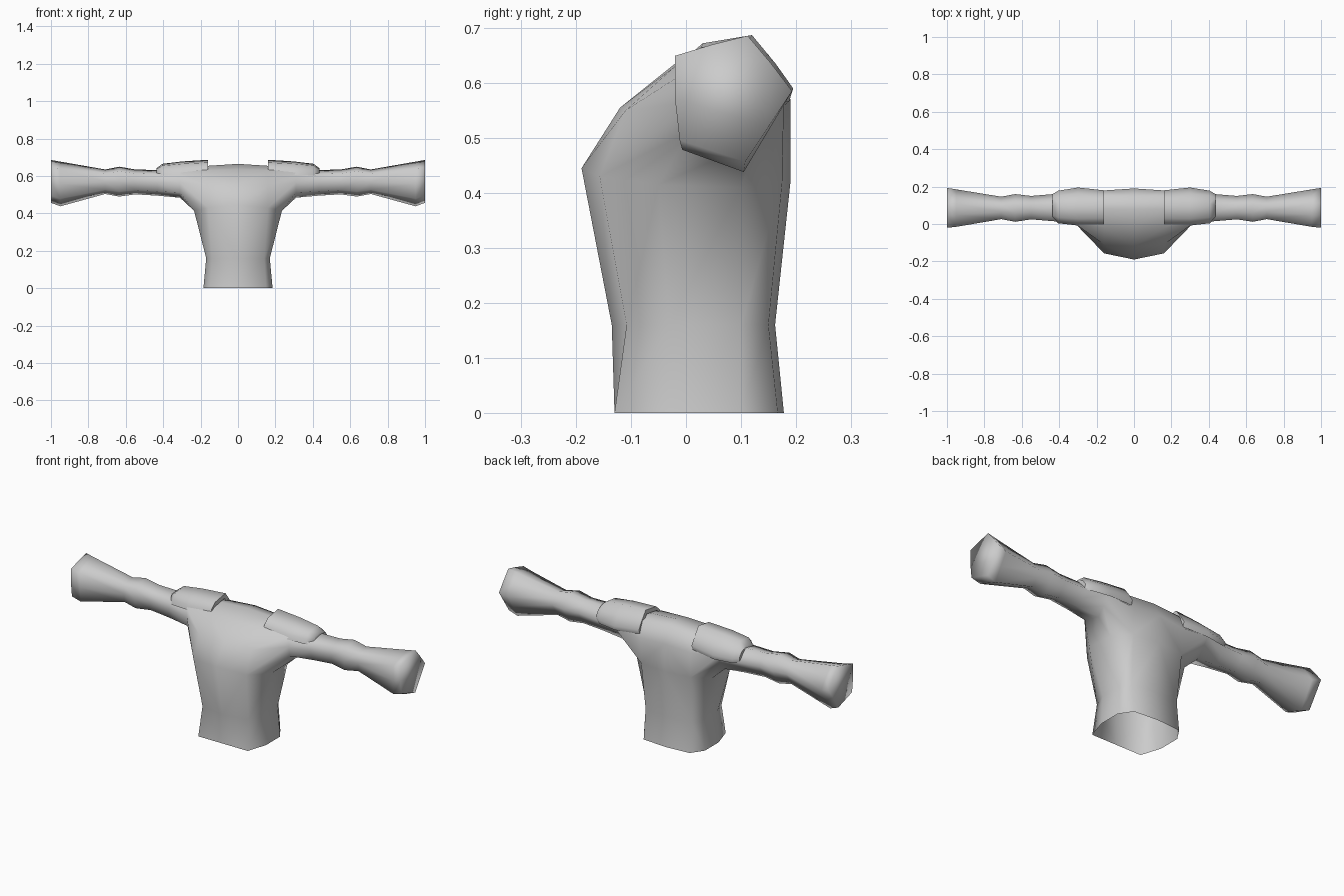
import bpy, bmesh

cube = bpy.data.objects.get("Cube")
if cube:
    bpy.data.objects.remove(cube, do_unlink=True)

grey = bpy.data.materials.new("plain_grey")
grey.use_nodes = True
colour = (0.6, 0.6, 0.6, 1)
grey.diffuse_color = colour
grey.node_tree.nodes["Principled BSDF"].inputs["Base Color"].default_value = colour


def strip(bm, a, b, closed=False):
    """Bridge two equal rows of vertices with quads."""
    n = len(a)
    for i in range(n if closed else n - 1):
        j = (i + 1) % n
        bm.faces.new((a[i], a[j], b[j], b[i]))


def row(bm, points):
    return [bm.verts.new(p) for p in points]


def finish(bm, name):
    bmesh.ops.recalc_face_normals(bm, faces=bm.faces)
    for f in bm.faces:
        f.smooth = True
    mesh = bpy.data.meshes.new(name)
    bm.to_mesh(mesh)
    bm.free()
    mesh.materials.append(grey)
    ob = bpy.data.objects.new(name, mesh)
    bpy.context.collection.objects.link(ob)
    mirror = ob.modifiers.new("mirror", 'MIRROR')
    mirror.use_clip = True
    mirror.merge_threshold = 0.0005
    return ob


# Torso and sleeves: left half, mirrored
bm = bmesh.new()
hem = row(bm, [(0, -.13, 0), (.15, -.13, 0), (.185, -.02, 0),
               (.185, .10, 0), (.14, .167, 0), (0, .178, 0)])
waist = row(bm, [(0, -.135, .16), (.14, -.108, .16), (.17, -.03, .16),
                 (.17, .10, .16), (.14, .15, .16), (0, .162, .16)])
# Centre line and shoulder line, running from chest over the top to the back
centre = row(bm, [(0, y, z) for y, z in
                  [(-.19, .445), (-.12, .555), (-.02, .635), (.08, .665),
                   (.15, .652), (.19, .57), (.19, .42)]])
shoulder = row(bm, [(.16, -.157, .43), (.16, -.11, .55), (.16, -.02, .63),
                    (.155, .08, .655), (.155, .15, .64), (.15, .18, .56),
                    (.15, .175, .42)])
armpit = row(bm, [(.235, -.05, .415), (.23, .10, .41)])
chest = [centre[0], shoulder[0], armpit[0], armpit[1], shoulder[6], centre[6]]
strip(bm, hem, waist)
strip(bm, waist, chest)
strip(bm, centre, shoulder)

# Sleeve cross-section: a pentagon with extra points along its edges
SECTION = [(.04, .17), (0, .5), (0, .84), (.32, .93), (.62, 1),
           (.82, .78), (1, .56), (.80, .28), (.60, 0)]
# x, y min, y max, z min, z max
RINGS = [(.31, -.002, .178, .484, .645), (.43, .015, .16, .495, .632),
         (.55, .025, .15, .502, .635), (.635, .012, .16, .490, .650),
         (.71, .026, .146, .504, .635), (.95, -.015, .185, .438, .677),
         (1.0, -.02, .193, .457, .686)]
loop = shoulder + [armpit[1], armpit[0]]
for x, y0, y1, z0, z1 in RINGS:
    ring = row(bm, [(x, y0 + (y1 - y0) * u, z0 + (z1 - z0) * v) for u, v in SECTION])
    strip(bm, loop, ring, closed=True)
    loop = ring
bm.faces.new(loop)
finish(bm, "torso_and_sleeves")

# Shoulder pads: curved plates lying over the sleeve tops
bm = bmesh.new()
PAD = [(.160, [(0, .645), (.03, .672), (.12, .687), (.155, .64), (.18, .60)]),
       (.30, [(0, .632), (.028, .665), (.115, .678), (.163, .635), (.195, .59)]),
       (.405, [(.012, .628), (.035, .655), (.11, .665), (.152, .63), (.178, .59)]),
       (.435, [(.04, .622), (.05, .637), (.10, .642), (.14, .622), (.16, .595)])]
rows = [row(bm, [(x, y, z) for y, z in pts]) for x, pts in PAD]
for a, b in zip(rows, rows[1:]):
    strip(bm, a, b)
bmesh.ops.recalc_face_normals(bm, faces=bm.faces)
if sum(f.normal.z for f in bm.faces) < 0:
    bmesh.ops.reverse_faces(bm, faces=bm.faces)
# Thicken downwards: copy the sheet, lower it and close the rim
rim = [e for e in bm.edges if e.is_boundary]
geo = bmesh.ops.duplicate(bm, geom=bm.verts[:] + bm.edges[:] + bm.faces[:])
low = [g for g in geo["geom"] if isinstance(g, bmesh.types.BMVert)]
bmesh.ops.translate(bm, verts=low, vec=(0, -.008, -.025))
vmap = geo["vert_map"]
for e in rim:
    a, b = e.verts
    bm.faces.new((a, b, vmap[b], vmap[a]))
pads = finish(bm, "shoulder_pads")
bpy.ops.object.select_all(action='DESELECT')
pads.select_set(True)
bpy.context.view_layer.objects.active = pads
bpy.ops.object.shade_smooth_by_angle(angle=1.0)
